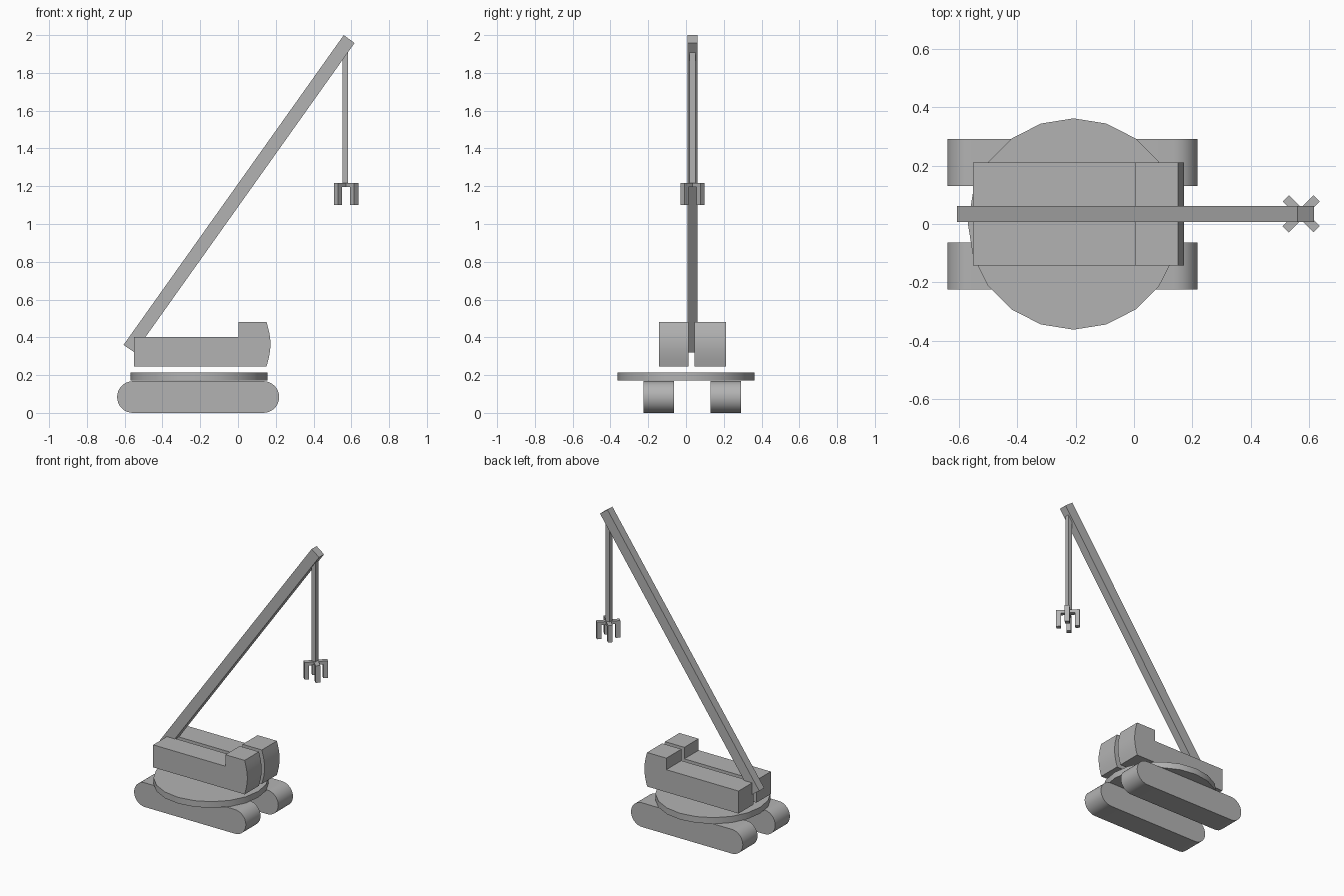
import bpy
import bmesh
from math import pi, sin, cos, radians
from mathutils import Matrix

cube = bpy.data.objects.get("Cube")
if cube:
    bpy.data.objects.remove(cube, do_unlink=True)

grey = bpy.data.materials.new("plain grey")
grey.use_nodes = True
colour = (0.45, 0.45, 0.45, 1)
grey.diffuse_color = colour
grey.node_tree.nodes["Principled BSDF"].inputs["Base Color"].default_value = colour


def finish(name, bm, smooth=False):
    bmesh.ops.recalc_face_normals(bm, faces=bm.faces)
    mesh = bpy.data.meshes.new(name)
    bm.to_mesh(mesh)
    bm.free()
    mesh.materials.append(grey)
    ob = bpy.data.objects.new(name, mesh)
    bpy.context.collection.objects.link(ob)
    if smooth:
        bpy.ops.object.select_all(action='DESELECT')
        ob.select_set(True)
        bpy.context.view_layer.objects.active = ob
        bpy.ops.object.shade_smooth_by_angle(angle=radians(30))
    return ob


def slab(name, profile, y0, y1, smooth=False):
    """Extrude an x-z profile from y0 to y1."""
    bm = bmesh.new()
    face = bm.faces.new([bm.verts.new((x, y0, z)) for x, z in profile])
    side = bmesh.ops.extrude_face_region(bm, geom=[face])["geom"]
    verts = [v for v in side if isinstance(v, bmesh.types.BMVert)]
    bmesh.ops.translate(bm, verts=verts, vec=(0, y1 - y0, 0))
    return finish(name, bm, smooth)


def add_box(bm, size, centre, turn=0):
    matrix = (Matrix.Rotation(turn, 4, 'Z') @ Matrix.Translation(centre)
              @ Matrix.Diagonal((*size, 1)))
    bmesh.ops.create_cube(bm, size=1, matrix=matrix)


# Crawler tracks: long bars with round ends
r, steps = 0.084, 16
track = []
for cx, start in ((0.134, -pi / 2), (-0.556, pi / 2)):
    for i in range(steps + 1):
        a = start + pi * i / steps
        track.append((cx + r * cos(a), r + r * sin(a)))
slab("right_track", track, -0.225, -0.064, True)
slab("left_track", track, 0.13, 0.291, True)

# Turntable disc
bm = bmesh.new()
bmesh.ops.create_cone(bm, cap_ends=True, segments=20, radius1=0.362, radius2=0.362,
                      depth=0.043, matrix=Matrix.Translation((-0.207, 0, 0.192)))
finish("turntable", bm, True)

# Body halves with a raised, bowed cab front, parted by the boom slot
low, deck, roof = 0.246, 0.402, 0.482
bow = []
for i in range(9):
    t = i / 8
    bow.append((0.151 + 0.021 * sin(pi * t), low + (roof - low) * t))
body = [(-0.551, low)] + bow + [(0.003, roof), (0.003, deck), (-0.551, deck)]
slab("right_body", body, -0.143, 0.014, True)
slab("left_body", body, 0.046, 0.211, True)

# Boom
slab("boom", [(-0.606, 0.36), (-0.548, 0.32), (0.617, 1.958), (0.56, 2.0)], 0.007, 0.062)

# Hoist cable
bm = bmesh.new()
add_box(bm, (0.03, 0.03, 0.71), (0.567, 0.034, 1.56))
finish("hoist_cable", bm)

# Grab: crossed arms with a prong at each end
bm = bmesh.new()
for i in range(4):
    turn = pi / 4 + i * pi / 2
    add_box(bm, (0.075, 0.03, 0.022), (0.0375, 0, 1.207), turn)
    add_box(bm, (0.03, 0.03, 0.118), (0.06, 0, 1.159), turn)
bmesh.ops.translate(bm, verts=bm.verts, vec=(0.573, 0.035, 0))
finish("grab", bm)
